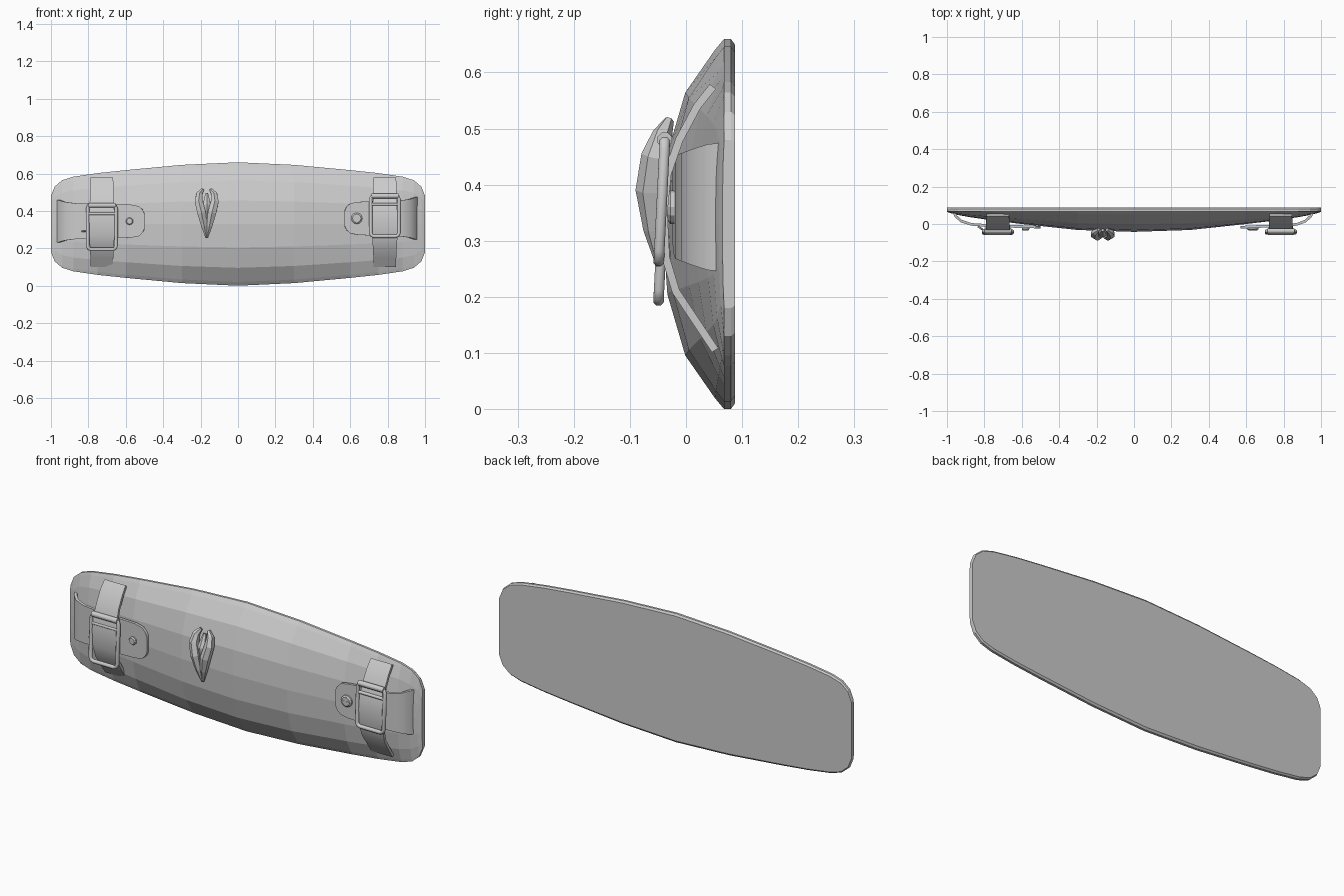
import bpy, bmesh, math
from mathutils import Vector

if "Cube" in bpy.data.objects:
    bpy.data.objects.remove(bpy.data.objects["Cube"])

grey = bpy.data.materials.new("plain_grey")
grey.diffuse_color = (0.6, 0.6, 0.6, 1)
grey.use_nodes = True
grey.node_tree.nodes["Principled BSDF"].inputs["Base Color"].default_value = grey.diffuse_color


def loft(name, rings, closed=False, smooth=None):
    """Skin a list of equal-sized point rings; cap the ends unless closed."""
    bm = bmesh.new()
    vs = [[bm.verts.new(p) for p in r] for r in rings]
    n, m = len(vs), len(vs[0])
    for i in range(n if closed else n - 1):
        a, b = vs[i], vs[(i + 1) % n]
        for j in range(m):
            k = (j + 1) % m
            bm.faces.new((a[j], a[k], b[k], b[j]))
    if not closed:
        bm.faces.new(vs[0])
        bm.faces.new(vs[-1])
    bmesh.ops.recalc_face_normals(bm, faces=bm.faces)
    me = bpy.data.meshes.new(name)
    bm.to_mesh(me)
    bm.free()
    me.materials.append(grey)
    ob = bpy.data.objects.new(name, me)
    bpy.context.collection.objects.link(ob)
    if smooth:
        bpy.ops.object.select_all(action='DESELECT')
        ob.select_set(True)
        bpy.context.view_layer.objects.active = ob
        bpy.ops.object.shade_smooth_by_angle(angle=math.radians(smooth))
    return ob


def tube(name, pts, radii, sides=8, closed=False, smooth=None):
    """Round bar along a path, with one radius per point."""
    pts = [Vector(p) for p in pts]
    n, rings = len(pts), []
    for i, p in enumerate(pts):
        if closed:
            t = pts[(i + 1) % n] - pts[i - 1]
        else:
            t = pts[min(i + 1, n - 1)] - pts[max(i - 1, 0)]
        t.normalize()
        u = t.cross(Vector((0, 1, 0))).normalized()
        w = u.cross(t)
        ring = []
        for k in range(sides):
            a = 2 * math.pi * (k + 0.5) / sides
            ring.append(p + radii[i] * (math.cos(a) * u + math.sin(a) * w))
        rings.append(ring)
    return loft(name, rings, closed, smooth)


def ribbon(name, path, thick, place):
    """Strap along path of (along, y, centre, half_width); place maps to 3D."""
    rings, n = [], len(path)
    for i, (a, y, c, w) in enumerate(path):
        p, q = path[max(i - 1, 0)], path[min(i + 1, n - 1)]
        d = Vector((q[0] - p[0], q[1] - p[1])).normalized() * thick / 2
        rings.append([place(a - d.y, y + d.x, c - w), place(a - d.y, y + d.x, c + w),
                      place(a + d.y, y - d.x, c + w), place(a + d.y, y - d.x, c - w)])
    return loft(name, rings, smooth=25)


def disc(name, x, z, y0, y1, r):
    """Domed rivet head facing the front."""
    rings = [[(x + k * r * math.cos(a * math.pi / 6), y, z + k * r * math.sin(a * math.pi / 6))
              for a in range(12)] for k, y in ((1, y0), (1, y1 + 0.006), (0.75, y1))]
    return loft(name, rings)


# domed plate: columns of (x, half height, bulge)
half = [(0, 0.33, 0.110), (0.3, 0.316, 0.100), (0.6, 0.288, 0.068), (0.75, 0.272, 0.050),
        (0.88, 0.253, 0.031), (0.94, 0.234, 0.020), (0.98, 0.200, 0.010), (1.0, 0.150, 0.003)]
cols = [(-x, h, d) for x, h, d in half[:0:-1]] + half
front = [(-1, 0), (-0.94, 0.15), (-0.71, 0.63), (-0.38, 0.92), (0, 1),
         (0.38, 0.92), (0.71, 0.63), (0.94, 0.15), (1, 0)]
rings = []
for x, h, d in cols:
    ring = [(x, 0.068 - d * f, 0.33 + h * v) for v, f in front]
    ring += [(x, 0.080, 0.33 + h), (x, 0.087, 0.33 + h * 0.97),
             (x, 0.087, 0.33 - h * 0.97), (x, 0.080, 0.33 - h)]
    rings.append(ring)
loft("domed_plate", rings)


def fastening(side, s, cz, xc, z0, z1, rivet_x, rivet_r):
    """Crossed straps, buckle and rivet at one end of the plate."""
    # strap running in from the end, with a rounded tongue
    tip = 0.57 if s > 0 else 0.50
    end = 0.957 if s > 0 else 0.965
    path = [(end, 0.068, cz, 0.115), (end - 0.012, 0.042, cz, 0.112),
            (end - 0.04, 0.016, cz, 0.103), (0.87, -0.002, cz, 0.096),
            (0.72, -0.012, cz, 0.092), (tip + 0.07, -0.014, cz, 0.088),
            (tip + 0.03, -0.016, cz, 0.080), (tip + 0.01, -0.017, cz, 0.062),
            (tip, -0.018, cz, 0.040)]
    ribbon(side + "_end_strap", path, 0.014, lambda a, y, c: (s * a, y, c))
    # strap running from top to bottom, over the first
    path = [(0.105, 0.052, xc, 0.060), (0.15, 0.022, xc, 0.061), (0.21, -0.018, xc, 0.064),
            (0.27, -0.036, xc, 0.068), (0.35, -0.040, xc, 0.068), (0.42, -0.033, xc, 0.066),
            (0.48, -0.012, xc, 0.063), (0.54, 0.020, xc, 0.062), (0.575, 0.048, xc, 0.060)]
    ribbon(side + "_cross_strap", path, 0.014, lambda a, y, c: (c, y, a))
    # buckle frame, leaning slightly forward at the bottom
    hw, hh, r, pts = 0.076, (z1 - z0) / 2 - 0.009, 0.018, []
    mid = (z0 + z1) / 2
    for q, (sx, sz) in enumerate(((1, 1), (-1, 1), (-1, -1), (1, -1))):
        for k in range(3):
            a = math.pi / 2 * (q + k / 2)
            z = sz * (hh - r) + r * math.sin(a)
            pts.append((xc + sx * (hw - r) + r * math.cos(a), -0.043 + 0.05 * z, mid + z))
    tube(side + "_buckle_frame", pts, [0.010] * len(pts), 8, True, 50)
    # buckle cross bar and roller
    for label, z, rad in (("bar", z1 - 0.055, 0.008), ("roller", z1 - 0.010, 0.014)):
        y = -0.043 + 0.05 * (z - mid)
        tube(side + "_buckle_" + label, [(xc - 0.072, y, z), (xc + 0.072, y, z)],
             [rad] * 2, 8, False, 50)
    # rivet on the tongue
    disc(side + "_rivet", rivet_x, cz, -0.012, -0.034, rivet_r)


fastening("left", -1, 0.345, -0.728, 0.185, 0.44, -0.58, 0.020)
fastening("right", 1, 0.360, 0.785, 0.255, 0.49, 0.635, 0.030)

# cross slot ridges on the right rivet
for label, dx, dz in (("flat", 0.024, 0), ("upright", 0, 0.024)):
    tube("rivet_ridge_" + label, [(0.635 - dx, -0.033, 0.36 - dz), (0.635 + dx, -0.033, 0.36 + dz)],
         [0.004] * 2, 4)
# buckle pin on the left
tube("left_buckle_pin", [(-0.835, -0.012, 0.292), (-0.795, -0.04, 0.292)], [0.005] * 2, 6)

# pointed ornament: two mirrored faceted lobes around a small core
cx = -0.167
lobe = [(0.002, -0.048, 0.255, 0.005), (0.014, -0.058, 0.32, 0.018), (0.028, -0.064, 0.39, 0.026),
        (0.043, -0.056, 0.45, 0.024), (0.040, -0.042, 0.49, 0.018), (0.022, -0.030, 0.515, 0.009)]
for side, s in (("left", -1), ("right", 1)):
    tube("ornament_lobe_" + side, [(cx + s * x, y, z) for x, y, z, r in lobe],
         [p[3] for p in lobe], 6)
tube("ornament_core", [(cx, -0.055, 0.36), (cx, -0.048, 0.43), (cx, -0.032, 0.495)],
     [0.012, 0.025, 0.008], 6)
